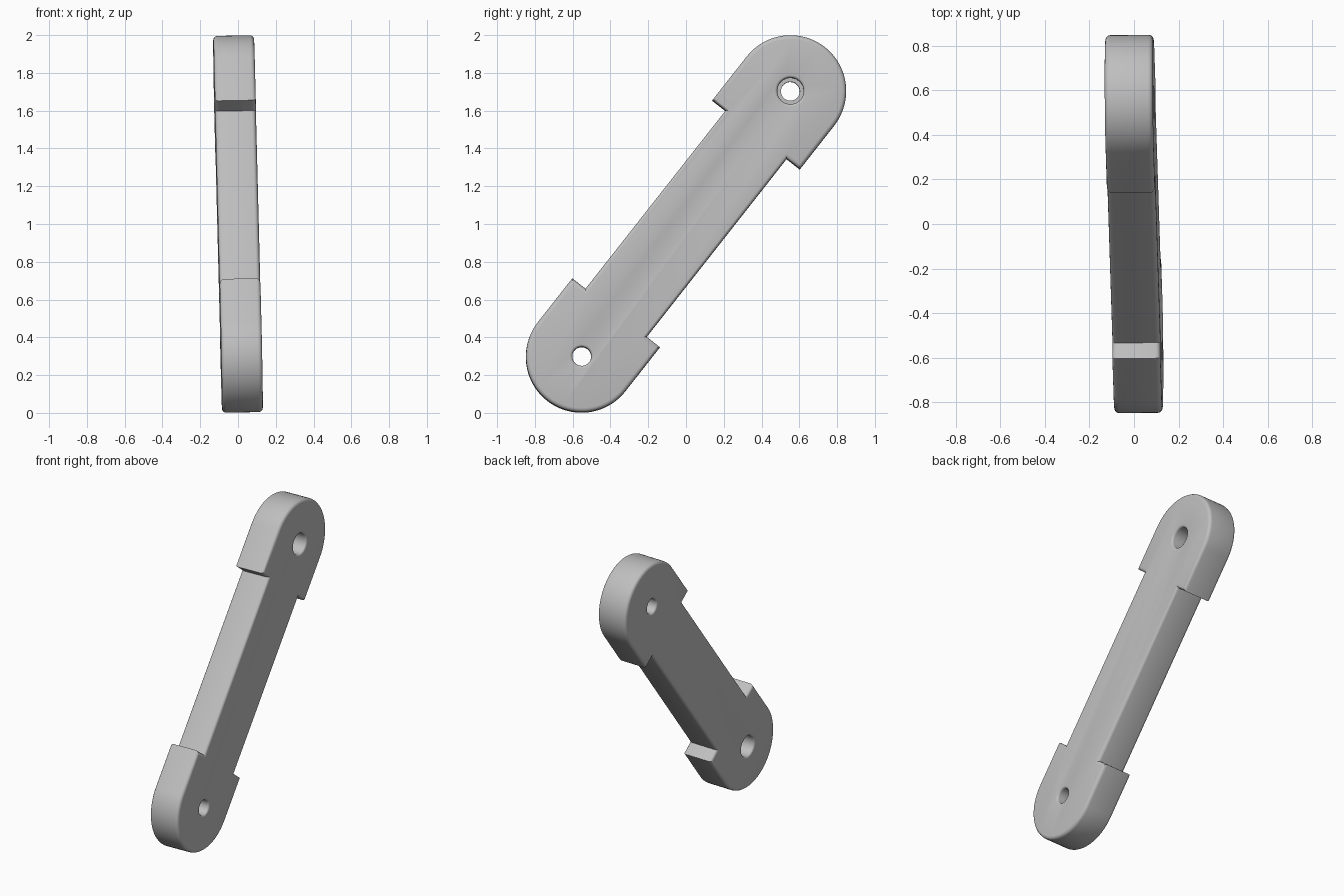
import bpy, bmesh
from math import sin, cos, pi, radians
from mathutils import Vector, Matrix

if "Cube" in bpy.data.objects:
    bpy.data.objects.remove(bpy.data.objects["Cube"])

HALF = 0.108          # half thickness
PIVOT = 0.894         # hole centre along the arm
RADIUS = 0.295        # rounded end
BAR = 0.206           # half width of the narrow bar
SHOULDER = 0.6        # where the bar meets the ends
ROUND = 0.022         # edge rounding

grey = bpy.data.materials.new("light grey")
grey.use_nodes = True
grey.diffuse_color = (0.52, 0.52, 0.52, 1)
grey.node_tree.nodes["Principled BSDF"].inputs["Base Color"].default_value = (0.52, 0.52, 0.52, 1)


def make_object(name, bm):
    bmesh.ops.recalc_face_normals(bm, faces=bm.faces)
    mesh = bpy.data.meshes.new(name)
    bm.to_mesh(mesh)
    bm.free()
    mesh.materials.append(grey)
    ob = bpy.data.objects.new(name, mesh)
    bpy.context.collection.objects.link(ob)
    return ob


# Arm outline: one end, then the same end turned half a turn
end = [(SHOULDER, -BAR), (SHOULDER, -RADIUS)]
for i in range(41):
    a = -pi / 2 + pi * i / 40
    end.append((PIVOT + RADIUS * cos(a), RADIUS * sin(a)))
end += [(SHOULDER, RADIUS), (SHOULDER, BAR)]
outline = end + [(-u, -v) for u, v in end]

# Arm body, with rounded rims on both flat sides
bm = bmesh.new()
face = bm.faces.new([bm.verts.new((-HALF, u, v)) for u, v in outline])
top = bmesh.ops.extrude_face_region(bm, geom=[face])
bmesh.ops.translate(bm, vec=(2 * HALF, 0, 0),
                    verts=[g for g in top["geom"] if isinstance(g, bmesh.types.BMVert)])
bmesh.ops.recalc_face_normals(bm, faces=bm.faces)
rims = [e for e in bm.edges if abs(e.verts[0].co.x - e.verts[1].co.x) < 1e-5]
bmesh.ops.bevel(bm, geom=rims, offset=ROUND, segments=4, profile=0.5, affect='EDGES')
arm = make_object("link_arm", bm)


# Stepped hole with flared rims, turned about its own axis
def hole_cutter(name, side):
    bore, recess, depth, flare = 0.05, 0.07, 0.1, 0.014
    steps = [i * pi / 8 for i in range(5)]
    profile = [(0, -HALF - 0.03), (bore + flare, -HALF - 0.03)]
    profile += [(bore + flare * (1 - sin(a)), -HALF + flare * (1 - cos(a))) for a in steps]
    profile += [(bore, HALF - depth), (recess, HALF - depth)]
    profile += [(recess + flare * (1 - sin(a)), HALF - flare * (1 - cos(a))) for a in reversed(steps)]
    profile += [(recess + flare, HALF + 0.03), (0, HALF + 0.03)]
    bm = bmesh.new()
    verts = [bm.verts.new((side * x, r, 0)) for r, x in profile]
    edges = [bm.edges.new(pair) for pair in zip(verts, verts[1:])]
    bmesh.ops.spin(bm, geom=verts + edges, cent=(0, 0, 0), axis=(1, 0, 0),
                   angle=2 * pi, steps=40)
    bmesh.ops.remove_doubles(bm, verts=bm.verts, dist=1e-5)
    bmesh.ops.translate(bm, verts=bm.verts, vec=(0, side * PIVOT, 0))
    return make_object(name, bm)


# Cut one hole per end, recessed on opposite sides
bpy.context.view_layer.objects.active = arm
for name, side in (("upper_hole_cutter", 1), ("lower_hole_cutter", -1)):
    cutter = hole_cutter(name, side)
    cutter.hide_render = True
    cut = arm.modifiers.new(name, 'BOOLEAN')
    cut.operation = 'DIFFERENCE'
    cut.solver = 'EXACT'
    cut.object = cutter
    bpy.ops.object.modifier_apply(modifier=name)
    bpy.data.objects.remove(cutter)

# Lean the arm into place
normal = Vector((1, 0.008, 0.019)).normalized()
along = Vector((-0.02, 0.618, 0.786)).normalized()
across = normal.cross(along).normalized()
pose = Matrix((normal, along, across)).transposed().to_4x4()
pose.translation = (0, 0, 1)
arm.data.transform(pose)

bpy.ops.object.select_all(action='DESELECT')
arm.select_set(True)
bpy.ops.object.shade_smooth_by_angle(angle=radians(35))
